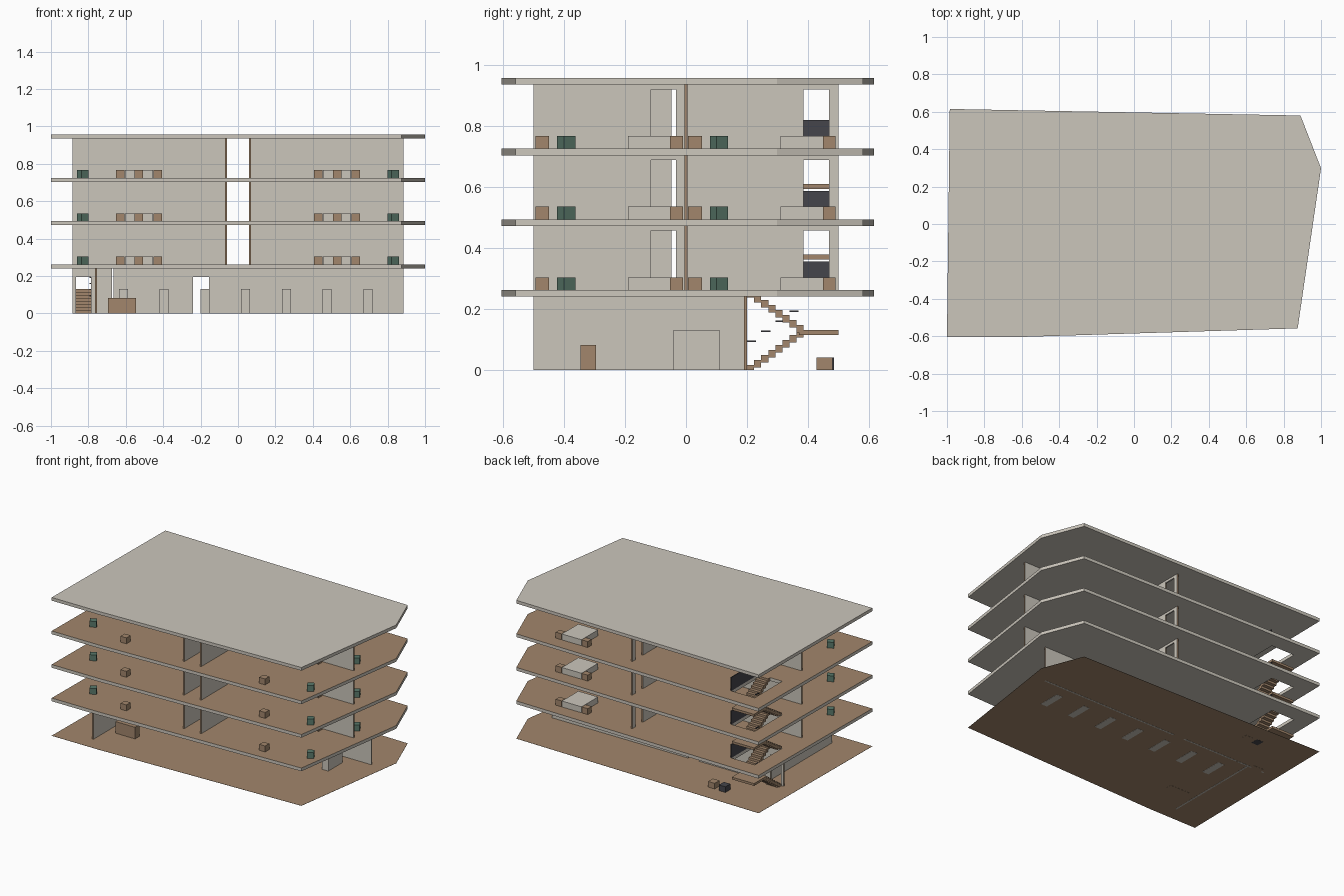
import bpy, bmesh
from math import radians
from mathutils import Matrix, Vector

cube = bpy.data.objects.get("Cube")
if cube:
    bpy.data.objects.remove(cube, do_unlink=True)


def material(name, rgb):
    m = bpy.data.materials.new(name)
    m.use_nodes = True
    m.diffuse_color = (*rgb, 1)
    m.node_tree.nodes["Principled BSDF"].inputs["Base Color"].default_value = (*rgb, 1)
    return m


GREY = material("pale plaster", (0.6, 0.565, 0.5))
WOOD = material("brown wood", (0.36, 0.24, 0.15))
GREEN = material("green fabric", (0.1, 0.19, 0.145))
DARK = material("dark metal", (0.06, 0.06, 0.07))


def finish(name, bm, *mats):
    bmesh.ops.recalc_face_normals(bm, faces=bm.faces)
    mesh = bpy.data.meshes.new(name)
    bm.to_mesh(mesh)
    bm.free()
    for m in mats:
        mesh.materials.append(m)
    ob = bpy.data.objects.new(name, mesh)
    bpy.context.collection.objects.link(ob)
    return ob


def add_box(bm, x, y, z, turn=0):
    """x, y and z are (low, high) pairs."""
    size = [b - a for a, b in (x, y, z)]
    mid = Vector([(a + b) / 2 for a, b in (x, y, z)])
    bmesh.ops.create_cube(bm, size=1, matrix=Matrix.Translation(mid)
                          @ Matrix.Rotation(radians(turn), 4, "Z")
                          @ Matrix.Diagonal((*size, 1)))


def box(name, x, y, z, mat, turn=0):
    bm = bmesh.new()
    add_box(bm, x, y, z, turn)
    return finish(name, bm, mat)


def around(c, size):
    return (c - size / 2, c + size / 2)


# Floor plates: one outline, optional stair opening
OUTLINE = [(-1, -0.605), (-0.64, -0.605), (0.875, -0.558),
           (1, 0.298), (0.89, 0.58), (-0.985, 0.615)]
WELL_X, WELL_Y = (-0.875, -0.697), (0.2, 0.5)
WELL = [(x, y) for x, y in zip(WELL_X + WELL_X[::-1], (0.2, 0.2, 0.5, 0.5))]


def plate(name, z0, z1, top, side, hole=False):
    bm = bmesh.new()
    for loop in [OUTLINE] + ([WELL] if hole else []):
        vs = [bm.verts.new((x, y, z0)) for x, y in loop]
        for i, v in enumerate(vs):
            bm.edges.new((vs[i - 1], v))
    bmesh.ops.triangle_fill(bm, edges=bm.edges[:], use_beauty=True, normal=(0, 0, 1))
    ext = bmesh.ops.extrude_face_region(bm, geom=bm.faces[:])
    bmesh.ops.translate(bm, vec=(0, 0, z1 - z0),
                        verts=[g for g in ext["geom"] if isinstance(g, bmesh.types.BMVert)])
    bmesh.ops.recalc_face_normals(bm, faces=bm.faces)
    for f in bm.faces:
        f.material_index = 1 if f.normal.z > 0.9 else 0
    bmesh.ops.dissolve_limit(bm, angle_limit=0.01, verts=bm.verts, edges=bm.edges,
                             delimit={"MATERIAL"})
    finish(name, bm, side, top)


# Walls: a profile with door notches, thickened; the narrow ends are wood
def wall(name, axis, pos, start, end, z0, z1, doors=(), thick=0.01, door_h=0.194):
    pts = [(start, z0)]
    for a, b in doors:
        pts += [(a, z0), (a, z0 + door_h), (b, z0 + door_h), (b, z0)]
    pts += [(end, z0), (end, z1), (start, z1)]
    low = pos - thick / 2
    bm = bmesh.new()
    vs = [bm.verts.new((u, low, z) if axis == 0 else (low, u, z)) for u, z in pts]
    face = bm.faces.new(vs)
    ext = bmesh.ops.extrude_face_region(bm, geom=[face])
    shift = Vector((0, thick, 0)) if axis == 0 else Vector((thick, 0, 0))
    bmesh.ops.translate(bm, vec=shift,
                        verts=[g for g in ext["geom"] if isinstance(g, bmesh.types.BMVert)])
    bmesh.ops.recalc_face_normals(bm, faces=bm.faces)
    for f in bm.faces:
        f.material_index = 1 if abs(f.normal[axis]) > 0.9 else 0
    finish(name, bm, GREY, WOOD)


# Two flights with a half landing, plus stepped handrails
def stairs(name, z0, z1, count=8):
    rise, run = (z1 - z0) / (2 * count), 0.185 / count
    half = (z0 + z1) / 2
    steps, rails = bmesh.new(), bmesh.new()
    for i in range(count):
        y = 0.2 + i * run
        up = z0 + (i + 1) * rise
        down = z1 - i * rise
        for x, top, rail_x in (((-0.87, -0.787), up, -0.79), ((-0.782, -0.7), down, -0.779)):
            add_box(steps, x, (y, y + run), (max(top - 0.025, z0), top))
            if i % 2 == 0 and top == up:
                add_box(rails, around(rail_x, 0.008), (y, y + 0.03),
                        (top + 0.075, top + 0.08))
    add_box(steps, (-0.87, -0.7), (0.37, 0.5), (half - 0.016, half))
    finish(name, steps, WOOD)
    finish(name + "_handrail", rails, DARK)


# Bedroom set: bed, two side tables, low cabinet and a turned armchair
def room(name, side, dy, z):
    cx = side * 0.53
    tall = (z, z + 0.041)
    box(name + "_bed", around(cx, 0.15), (dy - 0.19, dy - 0.01), tall, GREY)
    for k in (-1, 1):
        box(name + "_side_table", around(cx + k * 0.1, 0.045),
            (dy - 0.052, dy - 0.01), tall, WOOD)
    box(name + "_cabinet", around(cx, 0.045), (dy - 0.493, dy - 0.448), tall, WOOD)
    box(name + "_armchair", around(side * 0.83, 0.044), around(dy - 0.392, 0.044),
        tall, GREEN, turn=30)


PITCH, THICK, FIRST = 0.2315, 0.022, 0.262
tops = [FIRST + i * PITCH for i in range(4)]

# Plates
plate("ground_plate", 0.001, 0.002, WOOD, WOOD)
for i, t in enumerate(tops):
    if i < 3:
        plate(f"floor_slab_{i + 1}", t - THICK, t, WOOD, GREY, hole=True)
    else:
        plate("roof_slab", t - THICK, t, GREY, GREY)

# Ground storey
ceiling = FIRST - THICK
wall("ground_long_wall_end", 0, 0.195, -0.885, -0.674, 0, ceiling, [(-0.867, -0.785)])
wall("ground_long_wall", 0, 0.195, -0.666, 0.885, 0, ceiling, [(-0.24, -0.155)])
wall("ground_cross_wall", 1, -0.76, -0.5, 0.19, 0, ceiling)
for i in range(7):
    box("lobby_block", around(-0.613 + i * 0.218, 0.048), (-0.042, 0.112), (0, 0.13), GREY)
box("reception_desk", (-0.695, -0.545), (-0.345, -0.295), (0, 0.082), WOOD)
box("storage_box", around(-0.53, 0.05), (0.428, 0.48), (0, 0.041), WOOD)
box("dark_storage_box", around(-0.615, 0.05), (0.43, 0.484), (0, 0.041), DARK)

# Upper storeys
for i in range(3):
    z, top = tops[i], tops[i + 1] - THICK
    tag = f"floor_{i + 1}"
    wall(tag + "_right_long_wall", 0, 0, 0.07, 0.885, z, top)
    wall(tag + "_left_long_wall", 0, 0, -0.885, -0.065, z, top)
    wall(tag + "_right_cross_wall", 1, 0.065, -0.5, 0.5, z, top,
         [(-0.115, -0.032), (0.385, 0.468)])
    wall(tag + "_left_cross_wall", 1, -0.065, -0.5, -0.048, z, top)
    room(tag + "_front_right", 1, 0, z)
    room(tag + "_front_left", -1, 0, z)
    room(tag + "_back_right", 1, 0.5, z)
    box(tag + "_stair_guard", (-0.697, -0.691), WELL_Y, (z, z + 0.093), DARK)

# Stairs from the ground to the top floor
for i, (a, b) in enumerate(zip([0.0] + tops, tops[:3])):
    stairs(f"stairs_{i + 1}", a, b)
